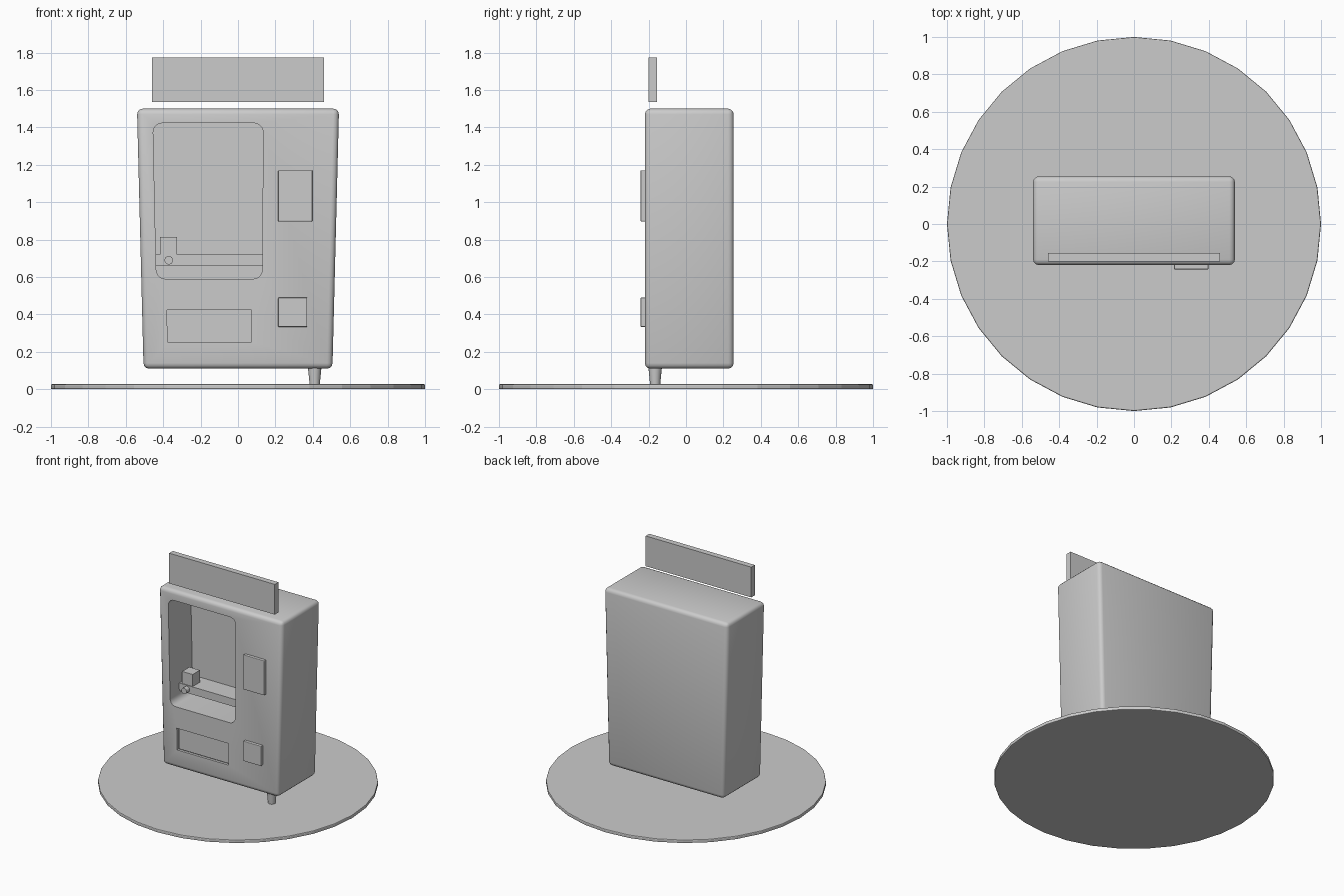
import bpy, bmesh, math

if "Cube" in bpy.data.objects:
    bpy.data.objects.remove(bpy.data.objects["Cube"])

Z0, Z1 = 0.11, 1.50          # body bottom and top
FRONT, BACK = -0.22, 0.255


def taper(x, z):
    # the body narrows toward its base
    return x * (1 - 0.065 * (Z1 - z) / (Z1 - Z0))


def finish(name, bm, bevel=0, segments=2):
    bmesh.ops.recalc_face_normals(bm, faces=bm.faces)
    me = bpy.data.meshes.new(name)
    bm.to_mesh(me)
    bm.free()
    ob = bpy.data.objects.new(name, me)
    bpy.context.collection.objects.link(ob)
    if bevel:
        m = ob.modifiers.new("bevel", 'BEVEL')
        m.width, m.segments, m.limit_method = bevel, segments, 'ANGLE'
    return ob


def box(name, x0, x1, y0, y1, z0, z1, bevel=0, segments=2, tapered=True):
    bm = bmesh.new()
    bmesh.ops.create_cube(bm, size=1)
    for v in bm.verts:
        x, y, z = v.co
        z = z0 + (z + 0.5) * (z1 - z0)
        x = x0 + (x + 0.5) * (x1 - x0)
        v.co = (taper(x, z) if tapered else x, y0 + (y + 0.5) * (y1 - y0), z)
    return finish(name, bm, bevel, segments)


def cone(name, r0, r1, depth, loc, sides=16, along_y=False, bevel=0):
    bm = bmesh.new()
    bmesh.ops.create_cone(bm, cap_ends=True, segments=sides,
                          radius1=r0, radius2=r1, depth=depth)
    for v in bm.verts:
        x, y, z = v.co
        if along_y:
            x, y, z = x, -z, y
        v.co = (x + loc[0], y + loc[1], z + loc[2])
    return finish(name, bm, bevel)


def rounded_prism(name, x0, x1, z0, z1, r, y0, y1, steps=5):
    # rounded rectangle pushed along y
    bm = bmesh.new()
    pts = []
    corners = [(x1 - r, z1 - r), (x0 + r, z1 - r), (x0 + r, z0 + r), (x1 - r, z0 + r)]
    for q, (cx, cz) in enumerate(corners):
        for i in range(steps + 1):
            a = math.pi / 2 * (q + i / steps)
            pts.append((cx + r * math.cos(a), cz + r * math.sin(a)))
    rings = [[bm.verts.new((taper(x, z), y, z)) for x, z in pts] for y in (y0, y1)]
    n = len(pts)
    for i in range(n):
        j = (i + 1) % n
        bm.faces.new((rings[0][i], rings[0][j], rings[1][j], rings[1][i]))
    for ring in rings:
        bm.faces.new(ring)
    return finish(name, bm)


# round base
cone("base_disc", 1, 1, 0.027, (0, 0, 0.0135), 32, bevel=0.006)

# cabinet with window recess and dispenser slot
cabinet = box("cabinet", -0.54, 0.54, FRONT, BACK, Z0, Z1, 0.03, 3)
window = rounded_prism("window_cutter", -0.456, 0.135, 0.59, 1.423, 0.05, -0.4, 0.06)
slot = box("slot_cutter", -0.40, 0.077, -0.3, FRONT + 0.02, 0.253, 0.423)
for cutter in (window, slot):
    m = cabinet.modifiers.new("cut", 'BOOLEAN')
    m.operation, m.solver, m.object = 'DIFFERENCE', 'EXACT', cutter
    cutter.hide_render = True
bpy.context.view_layer.objects.active = cabinet
cabinet.select_set(True)
for m in list(cabinet.modifiers):
    bpy.ops.object.modifier_apply(modifier=m.name)
bpy.ops.object.shade_smooth_by_angle(angle=math.radians(35))
for cutter in (window, slot):
    bpy.data.objects.remove(cutter)

# slot flap
box("slot_flap", -0.39, 0.07, FRONT + 0.012, FRONT + 0.025, 0.26, 0.418)

# shelf, item and knob inside the window
box("shelf", -0.456, 0.135, -0.105, 0.065, 0.66, 0.72)
box("shelf_item", -0.417, -0.325, -0.10, -0.01, 0.72, 0.815, tapered=False)
cone("shelf_knob", 0.023, 0.023, 0.05, (-0.37, -0.12, 0.69), 16, along_y=True)

# raised panels
box("keypad_panel", 0.215, 0.398, -0.243, FRONT + 0.01, 0.897, 1.17, 0.004, tapered=False)
box("coin_panel", 0.215, 0.37, -0.243, FRONT + 0.01, 0.333, 0.49, 0.004, tapered=False)

# sign above the cabinet
box("sign_board", -0.46, 0.46, -0.20, -0.155, 1.535, 1.773, tapered=False)

# foot
foot = cone("foot", 0.027, 0.037, 0.10, (0.41, -0.165, 0.075), 16)
foot.data.shade_smooth()
bpy.ops.object.select_all(action='DESELECT')
foot.select_set(True)
bpy.context.view_layer.objects.active = foot
bpy.ops.object.shade_smooth_by_angle(angle=math.radians(35))
